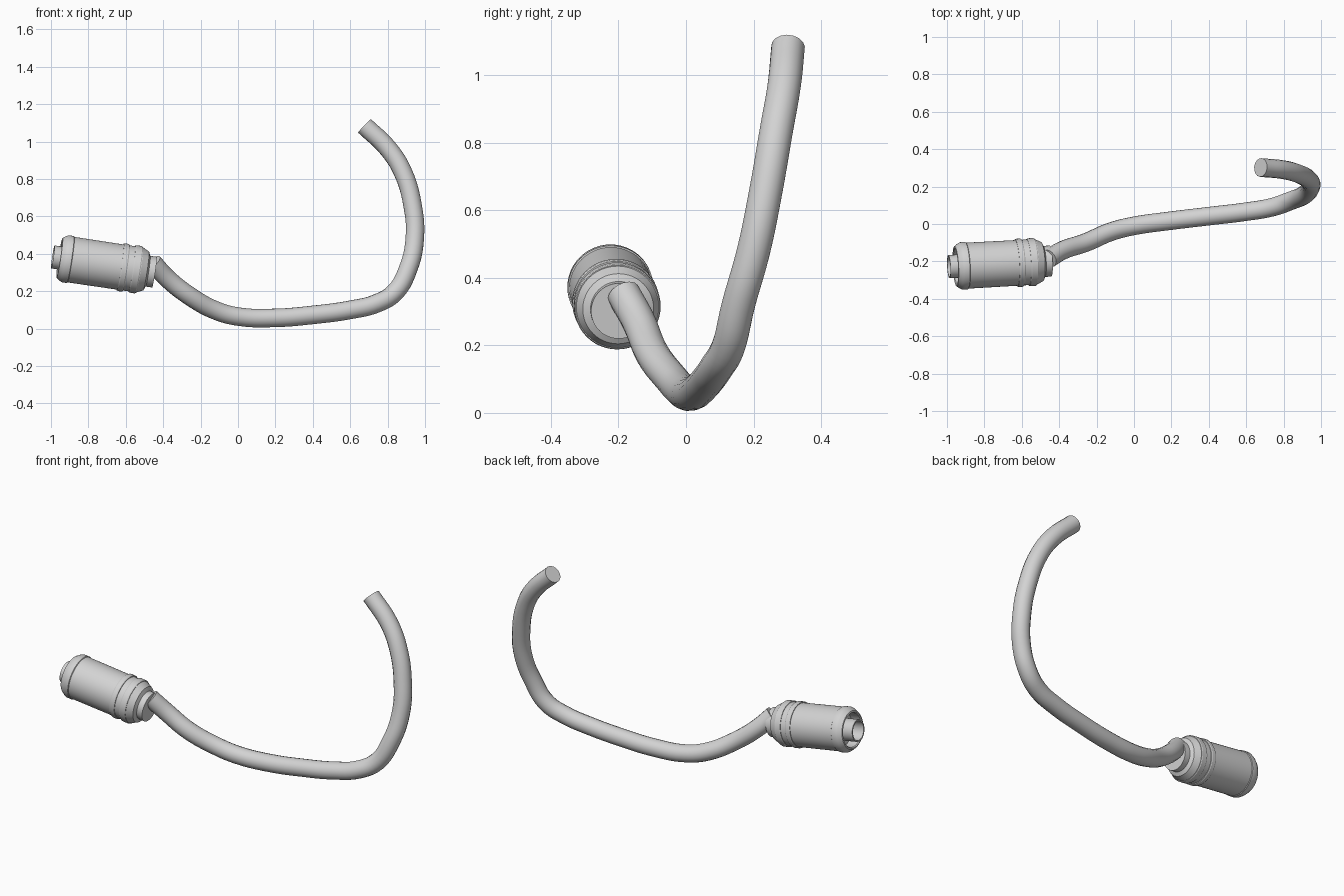
import bpy, bmesh, math
from mathutils import Vector

old = bpy.data.objects.get("Cube")
if old:
    bpy.data.objects.remove(old, do_unlink=True)

grey = bpy.data.materials.new("light_grey")
grey.use_nodes = True
grey.diffuse_color = (0.65, 0.65, 0.65, 1)
grey.node_tree.nodes["Principled BSDF"].inputs["Base Color"].default_value = grey.diffuse_color

# Plug axis: starts at the open end and runs towards the cable
ORIGIN = Vector((-0.99, -0.228, 0.383))
AXIS = Vector((1, 0.055, -0.15)).normalized()


def smooth(obj):
    bpy.ops.object.select_all(action='DESELECT')
    obj.select_set(True)
    bpy.context.view_layer.objects.active = obj
    bpy.ops.object.shade_smooth_by_angle(angle=math.radians(25))


def lathe(name, profile, steps=48):
    """Revolve (radius, distance) points round the plug axis."""
    bm = bmesh.new()
    verts = [bm.verts.new((r, 0, s)) for r, s in profile]
    edges = [bm.edges.new(pair) for pair in zip(verts, verts[1:])]
    bmesh.ops.spin(bm, geom=verts + edges, cent=(0, 0, 0), axis=(0, 0, 1),
                   angle=math.tau, steps=steps)
    bmesh.ops.remove_doubles(bm, verts=bm.verts, dist=0.0002)
    bmesh.ops.recalc_face_normals(bm, faces=bm.faces)
    mesh = bpy.data.meshes.new(name)
    bm.to_mesh(mesh)
    bm.free()
    mesh.materials.append(grey)
    obj = bpy.data.objects.new(name, mesh)
    bpy.context.collection.objects.link(obj)
    obj.location = ORIGIN
    obj.rotation_euler = AXIS.to_track_quat('Z', 'Y').to_euler()
    smooth(obj)
    return obj


# Plug shell: recessed mouth, rounded lip, body, rear collar and end disc
lathe("plug_shell", [
    (0, 0.1), (0.095, 0.1), (0.095, 0.04), (0.1, 0.035), (0.108, 0.037),
    (0.122, 0.057), (0.127, 0.068), (0.127, 0.095), (0.123, 0.098),
    (0.122, 0.36), (0.122, 0.47), (0.105, 0.505), (0.083, 0.515),
    (0.083, 0.55), (0, 0.55)])

# Raised rings round the shell
for name, start, end, radius in (("front_ring", 0.365, 0.397, 0.129),
                                 ("rear_ring", 0.428, 0.468, 0.128)):
    lathe(name, [(0.118, start), (radius - 0.003, start), (radius, start + 0.005),
                 (radius, end - 0.005), (radius - 0.003, end), (0.118, end)])

# Hollow contact sleeve inside the mouth
lathe("contact_sleeve", [(0.054, 0.102), (0.054, 0), (0.062, 0), (0.062, 0.102)])

# Cable: round tube along a smooth path
path = [(-0.455, -0.185, 0.352), (-0.38, -0.14, 0.27), (-0.26, -0.1, 0.175),
        (-0.12, -0.04, 0.097), (0, -0.01, 0.064), (0.2, 0.018, 0.057),
        (0.4, 0.042, 0.073), (0.6, 0.066, 0.1), (0.74, 0.09, 0.134),
        (0.84, 0.125, 0.195), (0.91, 0.155, 0.32), (0.945, 0.2, 0.48),
        (0.935, 0.235, 0.65), (0.88, 0.268, 0.84), (0.8, 0.29, 0.965),
        (0.677, 0.302, 1.083)]
curve = bpy.data.curves.new("cable", 'CURVE')
curve.dimensions = '3D'
curve.bevel_depth = 0.05
curve.bevel_resolution = 6
curve.resolution_u = 5
curve.use_fill_caps = True
spline = curve.splines.new('BEZIER')
spline.bezier_points.add(len(path) - 1)
for point, co in zip(spline.bezier_points, path):
    point.co = co
    point.handle_left_type = point.handle_right_type = 'AUTO'
curve.materials.append(grey)
cable = bpy.data.objects.new("cable", curve)
bpy.context.collection.objects.link(cable)
bpy.ops.object.select_all(action='DESELECT')
cable.select_set(True)
bpy.context.view_layer.objects.active = cable
bpy.ops.object.convert(target='MESH')
smooth(bpy.context.view_layer.objects.active)
